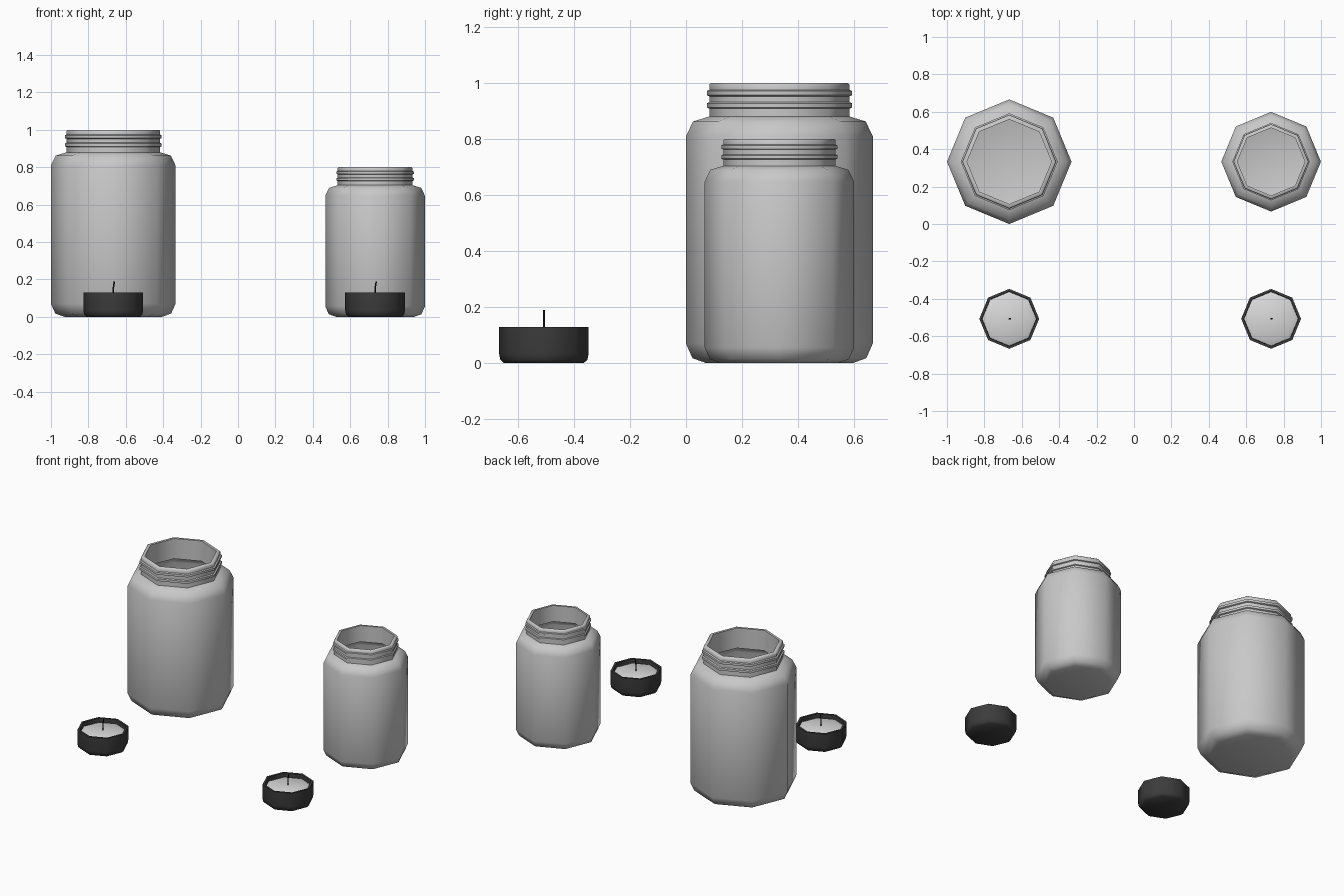
import bpy, bmesh, math
from mathutils import Vector

if "Cube" in bpy.data.objects:
    bpy.data.objects.remove(bpy.data.objects["Cube"], do_unlink=True)


def material(name, value):
    mat = bpy.data.materials.new(name)
    mat.use_nodes = True
    color = (value, value, value, 1)
    mat.diffuse_color = color
    mat.node_tree.nodes["Principled BSDF"].inputs["Base Color"].default_value = color
    return mat


GLASS = material("grey glass", 0.58)
METAL = material("dark metal", 0.045)
WAX = material("pale wax", 0.7)
WICK = material("black wick", 0.01)


def lathe(name, profile, mat, location, scale=1.0, sides=8):
    """Revolve an (r, z) profile into a faceted solid."""
    bm = bmesh.new()
    verts = [bm.verts.new((r, 0, z)) for r, z in profile]
    edges = [bm.edges.new(pair) for pair in zip(verts, verts[1:])]
    bmesh.ops.spin(bm, geom=verts + edges, cent=(0, 0, 0), axis=(0, 0, 1),
                   angle=math.tau, steps=sides)
    bmesh.ops.remove_doubles(bm, verts=bm.verts, dist=0.0005)
    bmesh.ops.recalc_face_normals(bm, faces=bm.faces)
    mesh = bpy.data.meshes.new(name)
    bm.to_mesh(mesh)
    bm.free()
    mesh.materials.append(mat)
    obj = bpy.data.objects.new(name, mesh)
    obj.location = location
    obj.scale = (scale,) * 3
    bpy.context.collection.objects.link(obj)
    bpy.ops.object.select_all(action="DESELECT")
    obj.select_set(True)
    bpy.context.view_layer.objects.active = obj
    bpy.ops.object.shade_smooth_by_angle(angle=math.radians(55))
    return obj


# Jar: rounded base, straight body, shoulder, threaded neck, hollow inside
NECK, THREAD, WALL = 0.25, 0.259, 0.024
jar = [(0, 0), (0.26, 0), (0.31, 0.018), (0.333, 0.07),
       (0.333, 0.81), (0.308, 0.862), (NECK, 0.88)]
for z in (0.908, 0.952):
    jar += [(NECK, z), (THREAD, z + 0.004), (THREAD, z + 0.019), (NECK, z + 0.023)]
jar += [(NECK, 0.994), (NECK - 0.006, 1.0), (NECK - WALL, 1.0), (NECK - WALL, 0.862),
        (0.29, 0.845), (0.31, 0.8), (0.31, 0.08), (0.29, 0.038), (0.25, 0.022), (0, 0.022)]

# Candle cup and the wax that fills it
cup = [(0, 0), (0.142, 0), (0.155, 0.012), (0.16, 0.035), (0.16, 0.13),
       (0.146, 0.13), (0.142, 0.02), (0, 0.02)]
wax = [(0, 0.025), (0.143, 0.025), (0.1445, 0.102), (0.12, 0.113), (0, 0.115)]


def add_wick(name, location):
    """Thin bent cord standing in the wax."""
    curve = bpy.data.curves.new(name, "CURVE")
    curve.dimensions = "3D"
    curve.bevel_depth = 0.004
    curve.bevel_resolution = 1
    curve.use_fill_caps = True
    path = [(0, 0, 0.1), (0, 0, 0.15), (0.006, 0, 0.19)]
    spline = curve.splines.new("POLY")
    spline.points.add(len(path) - 1)
    for point, co in zip(spline.points, path):
        point.co = (*co, 1)
    curve.materials.append(WICK)
    obj = bpy.data.objects.new(name, curve)
    obj.location = Vector(location)
    bpy.context.collection.objects.link(obj)


# One large and one small jar, each with a candle in front
for label, x, size in (("large", -0.667, 1.0), ("small", 0.733, 0.8)):
    lathe(label + "_jar", jar, GLASS, (x, 0.333, 0), size)
    spot = (x, -0.507, 0)
    lathe(label + "_jar_candle_cup", cup, METAL, spot)
    lathe(label + "_jar_candle_wax", wax, WAX, spot)
    add_wick(label + "_jar_candle_wick", spot)
